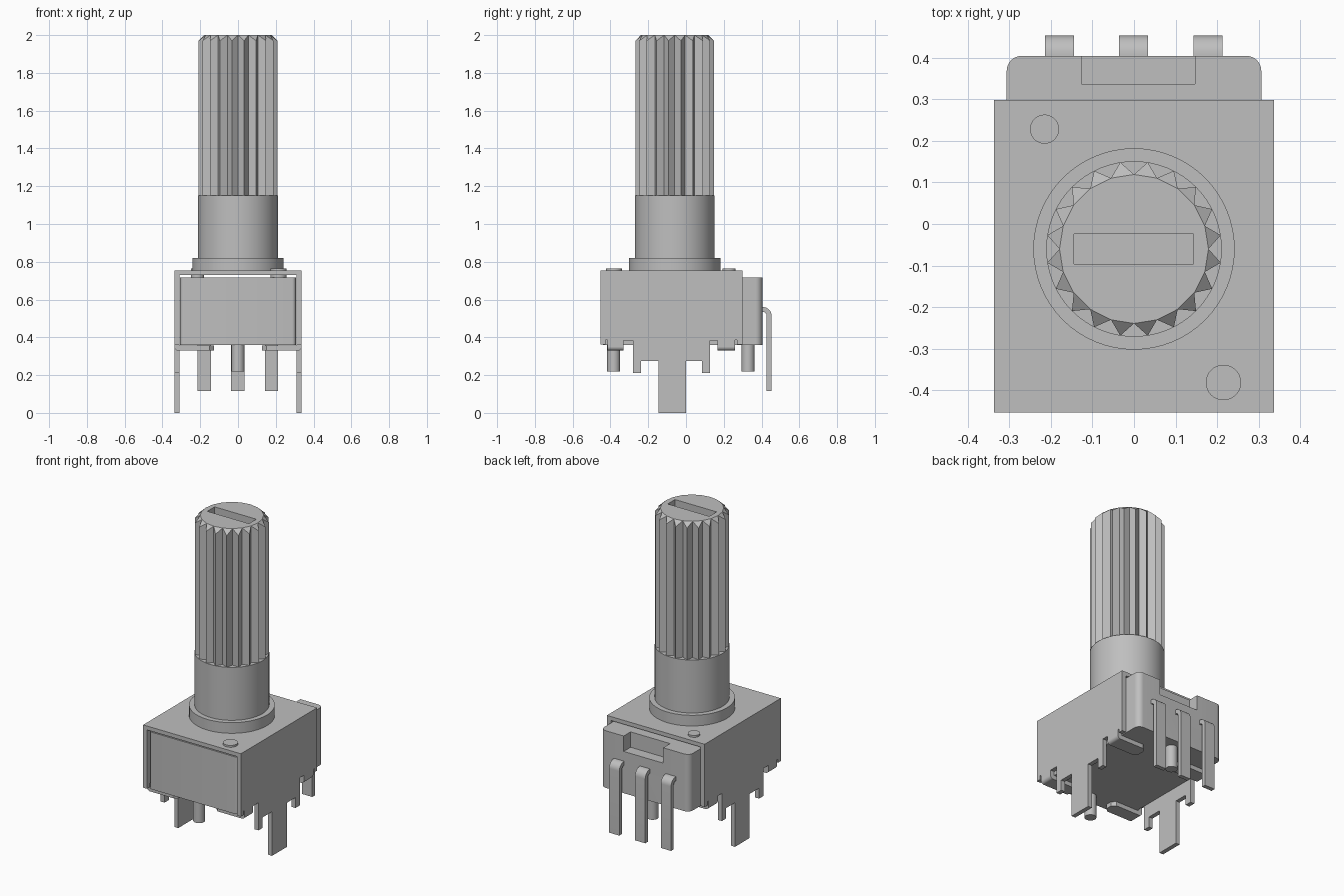
import bpy, bmesh, math
from mathutils import Vector

if "Cube" in bpy.data.objects:
    bpy.data.objects.remove(bpy.data.objects["Cube"])

grey = bpy.data.materials.new("plain_grey")
grey.diffuse_color = (0.52, 0.52, 0.52, 1)
grey.use_nodes = True
grey.node_tree.nodes["Principled BSDF"].inputs["Base Color"].default_value = grey.diffuse_color

SHAFT_Y = -0.06


def finish(name, bm, smooth=False):
    bmesh.ops.recalc_face_normals(bm, faces=bm.faces[:])
    me = bpy.data.meshes.new(name)
    bm.to_mesh(me)
    bm.free()
    ob = bpy.data.objects.new(name, me)
    bpy.context.collection.objects.link(ob)
    me.materials.append(grey)
    if smooth:
        bpy.ops.object.select_all(action='DESELECT')
        ob.select_set(True)
        bpy.context.view_layer.objects.active = ob
        bpy.ops.object.shade_smooth_by_angle(angle=math.radians(30))
    return ob


def prism(name, pts, axis, lo, hi, smooth=False):
    """Extrude a 2D outline along an axis (x: y,z  y: x,z  z: x,y)."""
    place = {'x': lambda a, b, t: (t, a, b),
             'y': lambda a, b, t: (a, t, b),
             'z': lambda a, b, t: (a, b, t)}[axis]
    bm = bmesh.new()
    face = bm.faces.new([bm.verts.new(place(a, b, lo)) for a, b in pts])
    new = bmesh.ops.extrude_face_region(bm, geom=[face])['geom']
    move = Vector(place(0, 0, hi - lo))
    bmesh.ops.translate(bm, verts=[v for v in new if isinstance(v, bmesh.types.BMVert)], vec=move)
    return finish(name, bm, smooth)


def box(name, x0, x1, y0, y1, z0, z1):
    return prism(name, [(x0, y0), (x1, y0), (x1, y1), (x0, y1)], 'z', z0, z1)


def arc(cx, cy, r, a0, a1, n=8):
    return [(cx + r * math.cos(math.radians(a0 + (a1 - a0) * i / n)),
             cy + r * math.sin(math.radians(a0 + (a1 - a0) * i / n))) for i in range(n + 1)]


def cylinder(name, x, y, r, z0, z1, n=48):
    return prism(name, arc(x, y, r, 0, 360, n)[:-1], 'z', z0, z1, True)


def cut(ob, cutter):
    m = ob.modifiers.new("cut", 'BOOLEAN')
    m.operation, m.solver, m.object = 'DIFFERENCE', 'EXACT', cutter
    cutter.hide_render = True
    cutter.hide_viewport = True
    cutter.display_type = 'WIRE'


# Moulded body with rounded upright corners and a notch at the back
r = 0.036
bx, y0, y1 = 0.306, -0.44, 0.404
outline = (arc(bx - r, y1 - r, r, 0, 90) + arc(-bx + r, y1 - r, r, 90, 180)
           + arc(-bx + 0.02, y0 + 0.02, 0.02, 180, 270, 5)
           + arc(bx - 0.02, y0 + 0.02, 0.02, 270, 360, 5))
body = prism("body", outline, 'z', 0.36, 0.716, True)
cut(body, box("notch_cutter", -0.126, 0.147, 0.336, 0.5, 0.62, 0.8))

# Locating pegs under the body, rivet heads through the cover
for i, y in enumerate((-0.383, 0.329)):
    cylinder(f"locating_peg_{i}", 0, y, 0.034, 0.22, 0.37, 32)
cylinder("rivet_back", -0.215, 0.228, 0.035, 0.71, 0.765, 32)
cylinder("rivet_front", 0.215, -0.381, 0.0425, 0.71, 0.765, 32)

# Sheet metal cover: top plate, two side plates with legs, folded tabs
W, T = 0.337, 0.027
box("cover_top", -W, W, -0.453, 0.298, 0.729, 0.7535)
side = [(-0.453, 0.729), (-0.453, 0.362), (-0.425, 0.362), (-0.425, 0.385),
        (-0.415, 0.385), (-0.415, 0.35), (-0.332, 0.35), (-0.332, 0.382),
        (-0.28, 0.382), (-0.28, 0.21), (-0.238, 0.21), (-0.238, 0.275),
        (-0.146, 0.275), (-0.146, 0), (-0.001, 0), (-0.001, 0.275),
        (0.085, 0.275), (0.085, 0.21), (0.128, 0.21), (0.128, 0.382),
        (0.168, 0.382), (0.168, 0.35), (0.26, 0.35), (0.26, 0.385),
        (0.27, 0.385), (0.27, 0.362), (0.298, 0.362), (0.298, 0.729)]
for s, label in ((-1, "left"), (1, "right")):
    prism("cover_side_" + label, side, 'x', s * (W - T), s * W)
    for k, (a, b) in enumerate(((-0.415, -0.332), (0.168, 0.26))):
        # tab lies flat under the body with clipped inner corners
        tab = [(s * 0.318, a), (s * 0.318, b), (s * 0.15, b), (s * 0.127, b - 0.023),
               (s * 0.127, a + 0.023), (s * 0.15, a)]
        prism(f"folded_tab_{label}_{k}", tab, 'z', 0.33, 0.357)
        bend = [(s * x, z) for x, z in arc(0.317, 0.35, 0.02, 0, -90, 6)] + [(s * 0.31, 0.33), (s * 0.31, 0.35)]
        prism(f"tab_bend_{label}_{k}", bend, 'y', a, b, True)

# Three bent terminals at the back
pin = ([(0.39, 0.56)] + arc(0.408, 0.515, 0.045, 90, 0) + [(0.453, 0.115), (0.427, 0.115)]
       + arc(0.408, 0.515, 0.019, 0, 90) + [(0.39, 0.534)])
for i, x in enumerate((-0.179, -0.001, 0.178)):
    prism(f"terminal_{i}", pin, 'x', x - 0.035, x + 0.035, True)

# Collar and plain lower shaft
cylinder("collar", 0, SHAFT_Y, 0.242, 0.7535, 0.82, 64)
cylinder("lower_shaft", 0, SHAFT_Y, 0.211, 0.82, 1.15, 64)

# Knurled upper shaft: pointed teeth with a chamfered top, screwdriver slot
TEETH, ROOT, TIP = 20, 0.179, 0.211
bm = bmesh.new()


def ring(z, tip):
    vs = []
    for i in range(TEETH * 2):
        a = -math.pi / 2 + math.pi * i / TEETH
        rad = tip if i % 2 else ROOT
        vs.append(bm.verts.new((rad * math.cos(a), SHAFT_Y + rad * math.sin(a), z)))
    return vs


n = TEETH * 2
low, high = ring(1.15, TIP), ring(1.97, TIP)
top = [bm.verts.new((v.co.x, v.co.y, 2.0)) for v in high[::2]]
bm.faces.new(low[::-1])
bm.faces.new(top)
for i in range(n):
    j = (i + 1) % n
    t = top[(i if i % 2 == 0 else j) // 2]
    bm.faces.new((low[i], low[j], high[j], high[i]))
    bm.faces.new((high[i], high[j], t))     # flank above the chamfer line
    if i % 2:                               # chamfer facet of each tooth
        bm.faces.new((high[i], top[(i + 1) % n // 2], top[(i - 1) // 2]))
shaft = finish("knurled_shaft", bm)
cut(shaft, box("slot_cutter", -0.144, 0.143, -0.096, -0.024, 1.92, 2.1))
